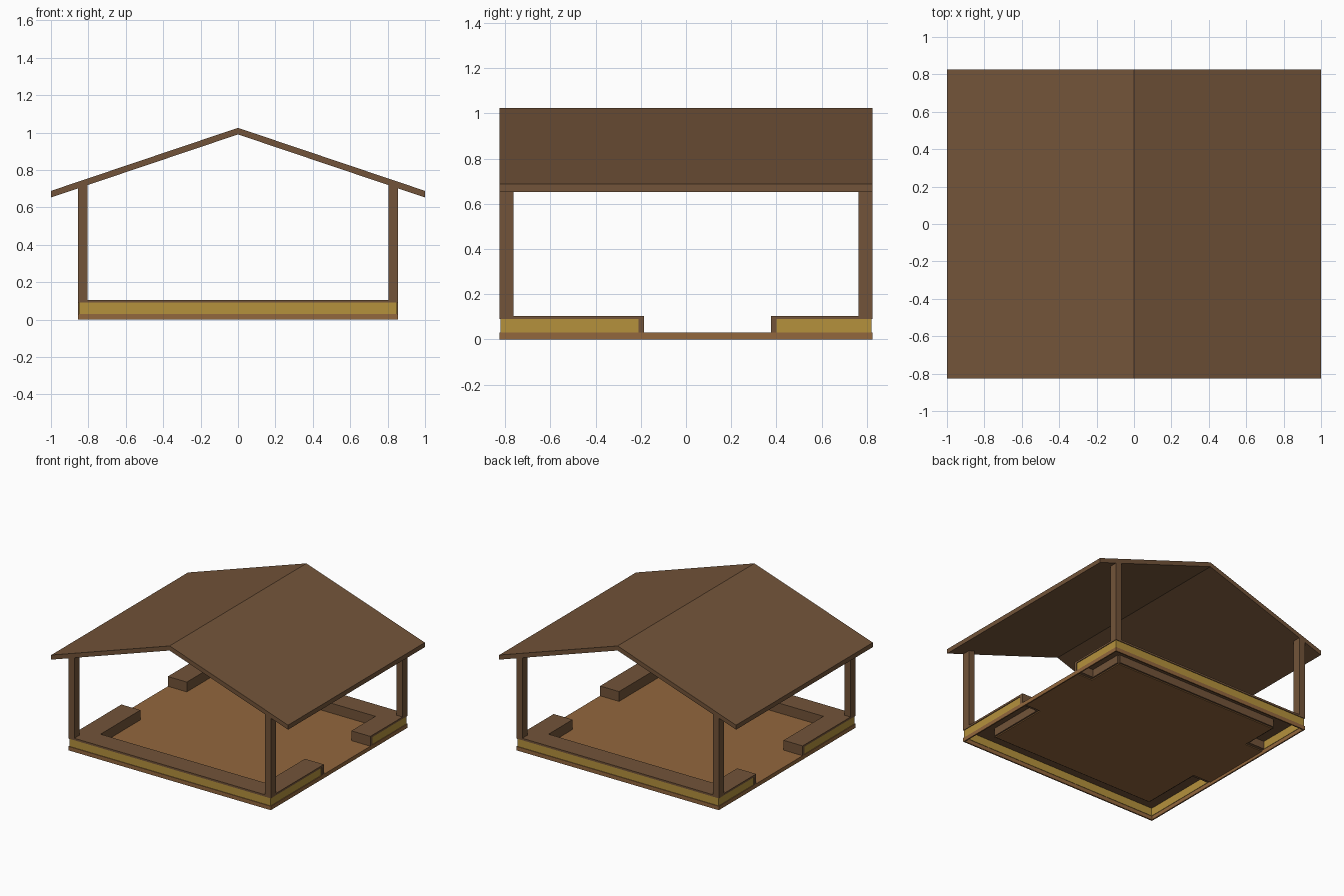
import bpy, bmesh

if "Cube" in bpy.data.objects:
    bpy.data.objects.remove(bpy.data.objects["Cube"])


def material(name, rgb):
    m = bpy.data.materials.new(name)
    m.diffuse_color = (*rgb, 1)
    m.use_nodes = True
    m.node_tree.nodes["Principled BSDF"].inputs["Base Color"].default_value = m.diffuse_color
    return m


DARK = material("dark_brown_wood", (0.17, 0.088, 0.041))
FLOOR = material("light_brown_wood", (0.29, 0.135, 0.047))
YELLOW = material("yellow_wood", (0.46, 0.285, 0.046))

W, D = 0.855, 0.825          # half size of the base
BENCH = 0.16                 # bench depth
IX, IY = W - BENCH, D - BENCH
GAP0, GAP1 = -0.185, 0.375   # side entrances
RIDGE, SLOPE, THICK = 1.025, 0.337, 0.035
BASE, SEAT, TOP = 0.03, 0.09, 0.105


def prism(name, profile, y0, y1, mat):
    """Extrude an x-z outline along y."""
    bm = bmesh.new()
    face = bm.faces.new([bm.verts.new((x, y0, z)) for x, z in profile])
    ext = bmesh.ops.extrude_face_region(bm, geom=[face])
    verts = [v for v in ext["geom"] if isinstance(v, bmesh.types.BMVert)]
    bmesh.ops.translate(bm, verts=verts, vec=(0, y1 - y0, 0))
    bmesh.ops.recalc_face_normals(bm, faces=bm.faces)
    me = bpy.data.meshes.new(name)
    bm.to_mesh(me)
    bm.free()
    me.materials.append(mat)
    ob = bpy.data.objects.new(name, me)
    bpy.context.collection.objects.link(ob)
    return ob


def box(name, x0, x1, y0, y1, z0, z1, mat):
    return prism(name, [(x0, z0), (x1, z0), (x1, z1), (x0, z1)],
                 min(y0, y1), max(y0, y1), mat)


def under(x):
    return RIDGE - THICK - SLOPE * abs(x)


# Gabled roof
prism("roof", [(-1, under(1)), (0, under(0)), (1, under(1)),
               (1, under(1) + THICK), (0, RIDGE), (-1, under(1) + THICK)],
      -D, D, DARK)

# Floor plate, reaching the edge only at the side entrances
box("floor", -IX, IX, -IY, IY, 0.022, BASE, FLOOR)

for s, end in ((-1, "front"), (1, "back")):
    # Base rim, outer board, seat and inner wall along the full end
    box(end + "_rim", -W, W, s * D, s * (D - 0.01), 0, BASE, FLOOR)
    box(end + "_board", -W + 0.005, W - 0.005, s * (D - 0.005), s * (D - 0.013),
        BASE, SEAT, YELLOW)
    box(end + "_seat", -W, W, s * D, s * IY, SEAT, TOP, DARK)
    box(end + "_seat_wall", -IX, IX, s * IY, s * (IY + 0.012), BASE, SEAT, DARK)

for s, side in ((-1, "left"), (1, "right")):
    def side_box(name, xa, xb, *rest):
        box(side + name, min(s * xa, s * xb), max(s * xa, s * xb), *rest)

    side_box("_rim", W - 0.01, W, -D + 0.01, D - 0.01, 0, BASE, FLOOR)
    side_box("_entrance_floor", IX, W - 0.01, GAP0, GAP1, 0.022, BASE, FLOOR)
    # Short benches either side of the entrance
    for t, g, end in ((-1, GAP0, "front"), (1, GAP1, "back")):
        side_box(f"_{end}_seat", IX, W, t * IY, g, SEAT, TOP, DARK)
        side_box(f"_{end}_seat_end", IX, W, g, g + t * 0.025, BASE, SEAT, DARK)
        side_box(f"_{end}_seat_wall", IX, IX + 0.012, t * IY, g + t * 0.025,
                 BASE, SEAT, DARK)
        side_box(f"_{end}_board", W - 0.013, W - 0.005, t * (D - 0.013),
                 g + t * 0.025, BASE, SEAT, YELLOW)
        # Corner post cut to the roof slope
        a, b = s * (W - 0.05), s * W
        ys = sorted((t * D, t * (D - 0.062)))
        prism(f"{end}_{side}_post", [(a, SEAT), (b, SEAT), (b, under(b)),
                                     (a, under(a))], ys[0], ys[1], DARK)
